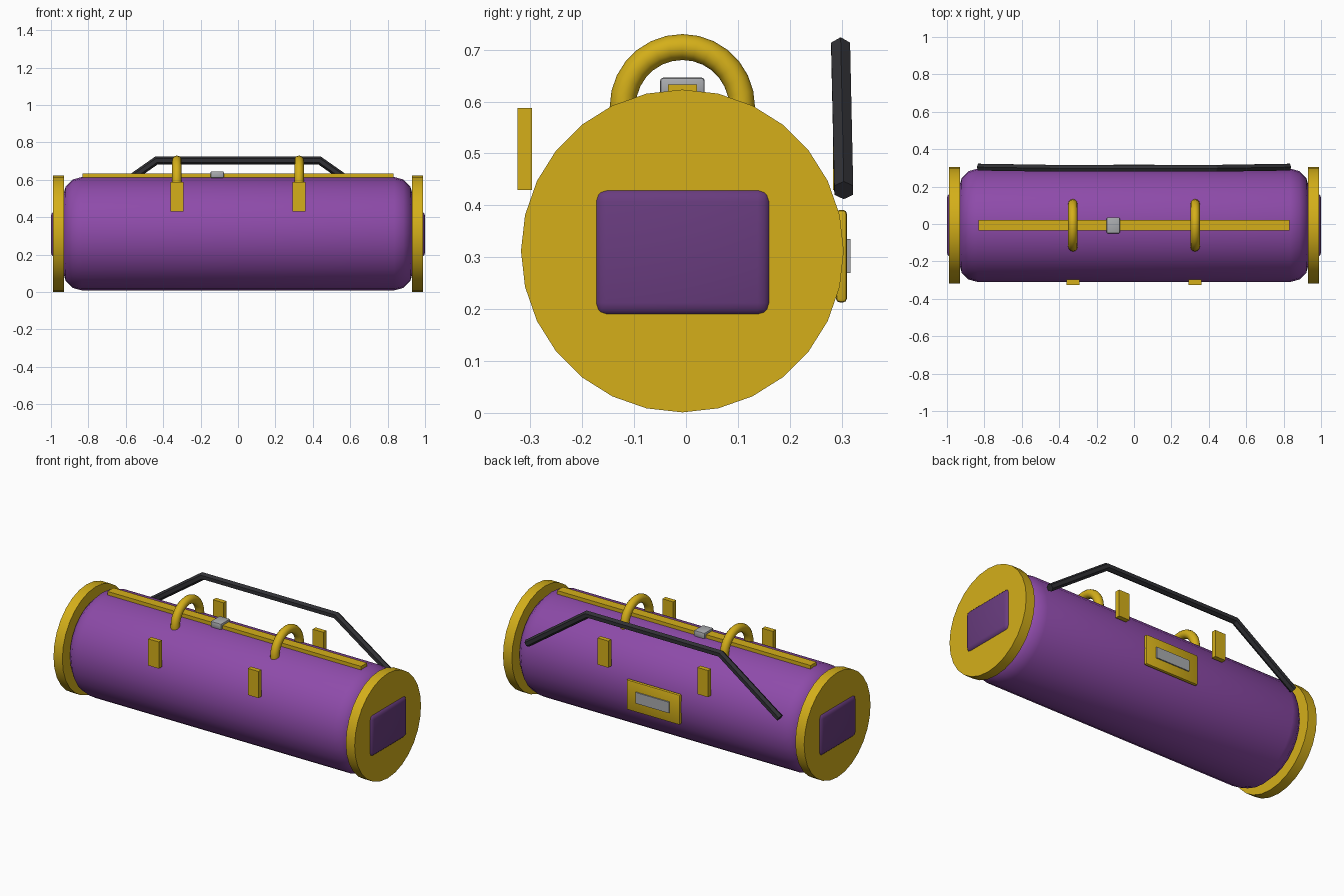
import bpy, bmesh, math
from mathutils import Vector

if "Cube" in bpy.data.objects:
    bpy.data.objects.remove(bpy.data.objects["Cube"])

CY, CZ = -0.007, 0.312          # axis of the barrel


def material(name, rgb):
    m = bpy.data.materials.new(name)
    m.diffuse_color = (*rgb, 1)
    m.use_nodes = True
    m.node_tree.nodes["Principled BSDF"].inputs["Base Color"].default_value = m.diffuse_color
    return m


PURPLE = material("purple_fabric", (0.27, 0.07, 0.40))
DARK = material("dark_purple_fabric", (0.14, 0.045, 0.21))
YELLOW = material("yellow_trim", (0.66, 0.43, 0.01))
BLACK = material("black_strap", (0.03, 0.03, 0.035))
METAL = material("grey_metal", (0.40, 0.41, 0.43))


def finish(name, bm, mat, angle=35):
    bmesh.ops.recalc_face_normals(bm, faces=bm.faces)
    me = bpy.data.meshes.new(name)
    bm.to_mesh(me)
    bm.free()
    me.materials.append(mat)
    ob = bpy.data.objects.new(name, me)
    bpy.context.collection.objects.link(ob)
    bpy.ops.object.select_all(action='DESELECT')
    ob.select_set(True)
    bpy.context.view_layer.objects.active = ob
    if angle:
        bpy.ops.object.shade_smooth_by_angle(angle=math.radians(angle))
    return ob


def box(name, lo, hi, mat, bevel=0, segments=2):
    bm = bmesh.new()
    bmesh.ops.create_cube(bm, size=1)
    for v in bm.verts:
        v.co = [a + (b - a) * (c + 0.5) for a, b, c in zip(lo, hi, v.co)]
    if bevel:
        bmesh.ops.bevel(bm, geom=bm.edges[:], offset=bevel, segments=segments,
                        profile=0.5, affect='EDGES')
    return finish(name, bm, mat, 35 if bevel else 0)


def loft(name, rings, mat, closed=False, angle=35):
    bm = bmesh.new()
    rows = [[bm.verts.new(p) for p in r] for r in rings]
    n = len(rows[0])
    pairs = list(zip(rows, rows[1:])) + ([(rows[-1], rows[0])] if closed else [])
    for a, b in pairs:
        for i in range(n):
            j = (i + 1) % n
            bm.faces.new((a[i], a[j], b[j], b[i]))
    if not closed:
        bm.faces.new(rows[0])
        bm.faces.new(rows[-1])
    return finish(name, bm, mat, angle)


def barrel(name, profile, mat, sides=28):
    # profile of (x, radius) turned about the long axis
    turns = [2 * math.pi * i / sides for i in range(sides)]
    return loft(name, [[(x, CY + r * math.sin(t), CZ + r * math.cos(t)) for t in turns]
                       for x, r in profile], mat)


# Main body with rounded ends
half = [(0.835 + 0.1 * math.sin(a), 0.203 + 0.1 * math.cos(a))
        for a in (math.radians(d) for d in (0, 30, 60, 90))]
barrel("body", [(-x, r) for x, r in reversed(half)] + half, PURPLE)

# Parts repeated on the left and right
for s, side in ((-1, "left"), (1, "right")):
    barrel(f"end_cap_{side}", [(s * 0.93, 0.311), (s * 0.988, 0.311)], YELLOW)
    xs = sorted((s * 0.93, s * 1.0))
    box(f"end_pocket_{side}", (xs[0], -0.178, 0.185), (xs[1], 0.165, 0.434), DARK, 0.027, 3)

    # Carry handle ring, lower half sunk in the body
    x0, rings = s * 0.327, []
    for i in range(28):
        t = 2 * math.pi * i / 28
        ring = []
        for k in range(12):
            a = 2 * math.pi * k / 12
            r = 0.115 + 0.025 * math.cos(a)
            ring.append((x0 + 0.025 * math.sin(a), CY + r * math.sin(t), 0.59 + r * math.cos(t)))
        rings.append(ring)
    loft(f"carry_handle_{side}", rings, YELLOW, closed=True, angle=60)

    # Handle patches, front and back
    for y, face in ((-0.311, "front"), (0.297, "back")):
        box(f"handle_patch_{face}_{side}", (x0 - 0.035, y - 0.014, 0.43),
            (x0 + 0.035, y + 0.014, 0.588), YELLOW)

# Zip and its puller
box("zip_strip", (-0.832, -0.035, 0.605), (0.832, 0.021, 0.633), YELLOW)
box("zip_puller", (-0.146, -0.05, 0.61), (-0.076, 0.036, 0.646), METAL, 0.006)

# Label panel on the back
box("label_panel", (-0.175, 0.289, 0.213), (0.175, 0.31, 0.391), YELLOW, 0.007)
box("label_plate", (-0.11, 0.30, 0.27), (0.11, 0.317, 0.335), METAL)

# Shoulder strap: hexagonal tube along a bent path
path = [Vector(p) for p in ((-0.828, 0.304, 0.429), (-0.437, 0.298, 0.703),
                            (0.437, 0.298, 0.703), (0.828, 0.304, 0.429))]
rings = []
for i, p in enumerate(path):
    d0 = (p - path[max(i - 1, 0)]).normalized()
    d1 = (path[min(i + 1, 3)] - p).normalized()
    d = (d0 + d1).normalized()
    miter = 1 / d.dot(d1 if i < 3 else d0)
    up = Vector((-d.z, 0, d.x)).normalized() * miter
    rings.append([p + 0.021 * (up * math.cos(k * math.pi / 3)
                               + Vector((0, math.sin(k * math.pi / 3), 0))) for k in range(6)])
loft("shoulder_strap", rings, BLACK, angle=0)
